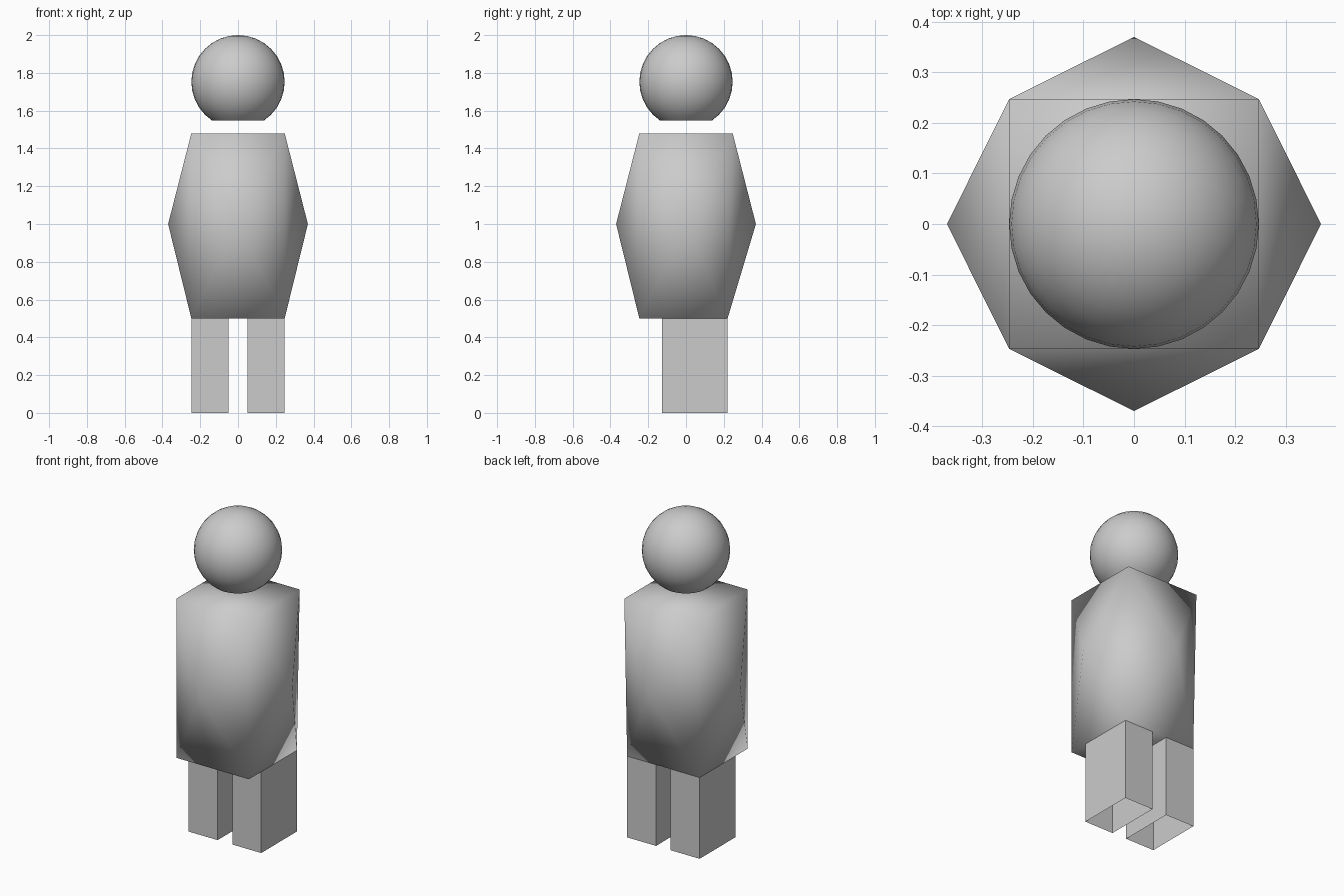
import bpy, bmesh
from mathutils import Vector

if "Cube" in bpy.data.objects:
    bpy.data.objects.remove(bpy.data.objects["Cube"])


def finish(name, bm, smooth):
    bmesh.ops.recalc_face_normals(bm, faces=bm.faces)
    for f in bm.faces:
        f.smooth = smooth
    mesh = bpy.data.meshes.new(name)
    bm.to_mesh(mesh)
    bm.free()
    obj = bpy.data.objects.new(name, mesh)
    bpy.context.collection.objects.link(obj)
    return obj


def box(x0, x1, y0, y1, z0, z1):
    bm = bmesh.new()
    bmesh.ops.create_cube(bm, size=1)
    lo, hi = Vector((x0, y0, z0)), Vector((x1, y1, z1))
    for v in bm.verts:
        v.co = Vector([lo[i] + (v.co[i] + 0.5) * (hi[i] - lo[i]) for i in range(3)])
    return bm


W = 0.247       # half width of torso ends, radius of head
BULGE = 0.37    # half width of torso at its middle

# Torso: box whose four sides are raised to a central point
bm = box(-W, W, -W, W, 0.5, 1.48)
bm.normal_update()
sides = [f for f in bm.faces if abs(f.normal.z) < 0.5]
peaks = bmesh.ops.poke(bm, faces=sides)["verts"]
for v in peaks:
    d = Vector((v.co.x, v.co.y, 0)).normalized() * BULGE
    v.co = (d.x, d.y, 1.0)
# lower back edge lines up with the backs of the legs
for v in bm.verts:
    if v.co.z < 0.6 and v.co.y > 0.1:
        v.co.y = 0.22
finish("torso", bm, True)

# Head: sphere with its lowest rings removed, open underneath
bm = bmesh.new()
bmesh.ops.create_uvsphere(bm, u_segments=32, v_segments=16, radius=W)
bmesh.ops.delete(bm, geom=[v for v in bm.verts if v.co.z < -0.21], context="VERTS")
head = finish("head", bm, True)
head.location.z = 2 - W

# Legs: square tubes, open at the ends
for side, x0, x1 in (("left", 0.05, W), ("right", -W, -0.05)):
    bm = box(x0, x1, -0.127, 0.22, 0, 0.5)
    bm.normal_update()
    ends = [f for f in bm.faces if abs(f.normal.z) > 0.5]
    bmesh.ops.delete(bm, geom=ends, context="FACES_ONLY")
    finish(side + "_leg", bm, False)
